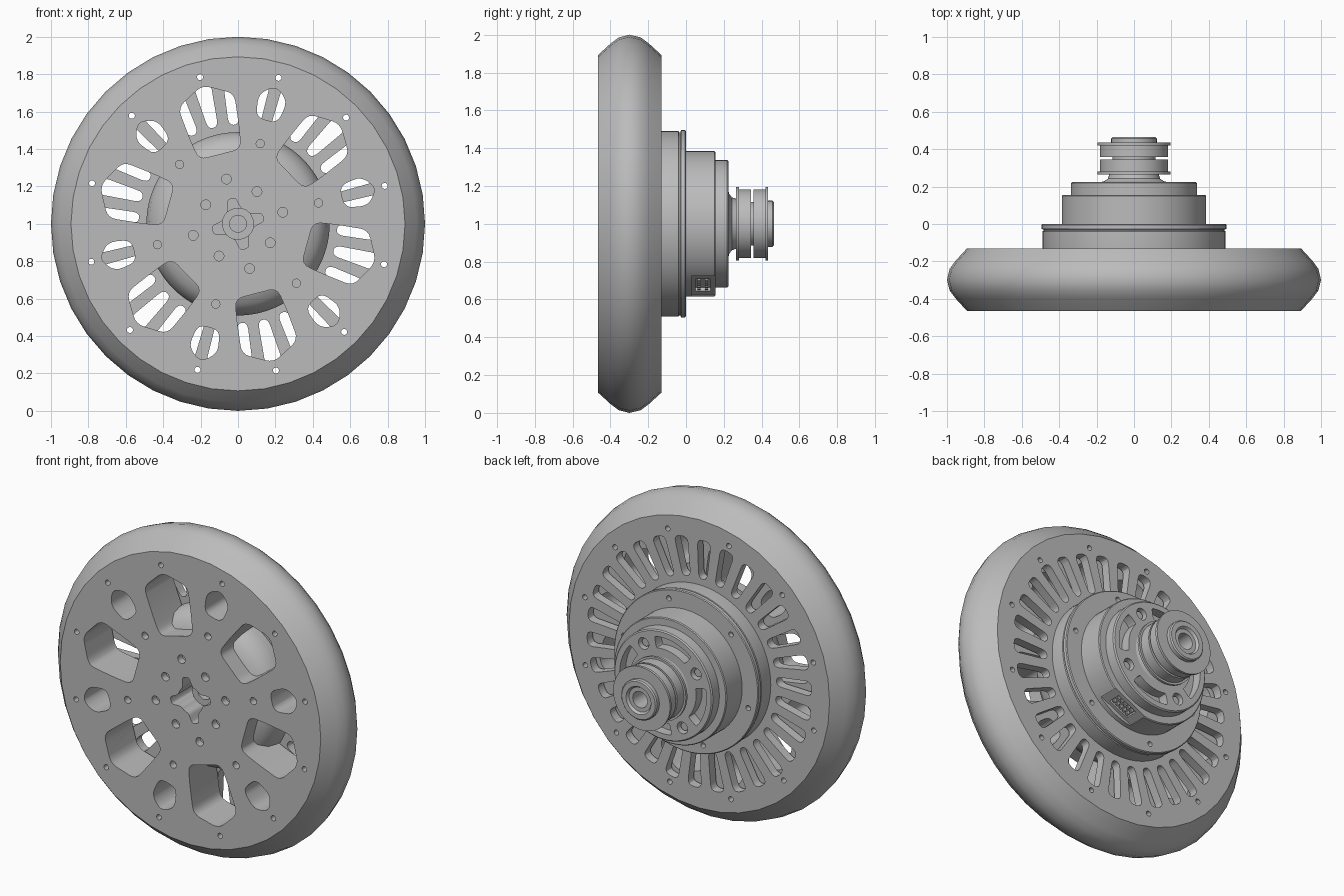
import bpy, bmesh
from math import sin, cos, radians, pi
from mathutils import Vector

if "Cube" in bpy.data.objects:
    bpy.data.objects.remove(bpy.data.objects["Cube"])

grey = bpy.data.materials.new("neutral grey")
grey.use_nodes = True
COLOUR = (0.5, 0.5, 0.5, 1)
grey.diffuse_color = COLOUR
grey.node_tree.nodes["Principled BSDF"].inputs["Base Color"].default_value = COLOUR

PHASE = 14.5  # rotation of the whole wheel about its axle, degrees


def spot(radial, tangent, y, angle):
    """Point given in wheel coordinates at an angle about the axle."""
    a = radians(angle)
    return Vector((radial * cos(a) - tangent * sin(a), y,
                   1 + radial * sin(a) + tangent * cos(a)))


def make(name, bm):
    bmesh.ops.recalc_face_normals(bm, faces=bm.faces)
    mesh = bpy.data.meshes.new(name)
    bm.to_mesh(mesh)
    bm.free()
    mesh.materials.append(grey)
    obj = bpy.data.objects.new(name, mesh)
    bpy.context.collection.objects.link(obj)
    return obj


def smooth(obj):
    bpy.ops.object.select_all(action='DESELECT')
    obj.select_set(True)
    bpy.context.view_layer.objects.active = obj
    bpy.ops.object.shade_smooth_by_angle(angle=radians(30))


def turn(name, profile, sides=96, closed=False):
    """Lathe a (radius, y) profile about the axle."""
    bm = bmesh.new()
    rings = []
    for r, y in profile:
        count = sides if r > 0 else 1
        rings.append([bm.verts.new(spot(r, 0, y, 360 * i / sides)) for i in range(count)])
    pairs = list(zip(rings, rings[1:]))
    if closed:
        pairs.append((rings[-1], rings[0]))
    for a, b in pairs:
        for i in range(sides):
            j = (i + 1) % sides
            if len(a) == 1:
                bm.faces.new((a[0], b[i], b[j]))
            elif len(b) == 1:
                bm.faces.new((a[i], a[j], b[0]))
            else:
                bm.faces.new((a[i], a[j], b[j], b[i]))
    return make(name, bm)


def rounded(points, d, steps=4):
    """Round the corners of a 2D outline."""
    pts = [Vector(p) for p in points]
    out = []
    for i, p in enumerate(pts):
        before, after = pts[i - 1], pts[(i + 1) % len(pts)]
        a = p + (before - p).normalized() * min(d, (before - p).length * 0.45)
        b = p + (after - p).normalized() * min(d, (after - p).length * 0.45)
        for k in range(steps + 1):
            t = k / steps
            out.append(a * (1 - t) ** 2 + p * 2 * t * (1 - t) + b * t * t)
    return out


def mirrored(half):
    """Complete a (radial, tangent) half outline about the radial line."""
    return half + [(r, -t) for r, t in reversed(half) if t]


def disc(radius, centre, n=20):
    return [(centre + radius * cos(2 * pi * i / n), radius * sin(2 * pi * i / n))
            for i in range(n)]


def arc_slot(r, width, half_angle, n=12):
    spans = [half_angle * (2 * i / n - 1) for i in range(n + 1)]
    edge = [((r + width / 2) * cos(radians(s)), (r + width / 2) * sin(radians(s))) for s in spans]
    edge += [((r - width / 2) * cos(radians(s)), (r - width / 2) * sin(radians(s)))
             for s in reversed(spans)]
    return rounded(edge, width * 0.45)


def prisms(bm, outline, angles, y0, y1):
    for angle in angles:
        a = [bm.verts.new(spot(r, t, y0, angle)) for r, t in outline]
        b = [bm.verts.new(spot(r, t, y1, angle)) for r, t in outline]
        bm.faces.new(a)
        bm.faces.new(b)
        for i in range(len(a)):
            j = (i + 1) % len(a)
            bm.faces.new((a[i], a[j], b[j], b[i]))


def cut(obj, cuts):
    """Subtract (outline, angles, y0, y1) prisms from an object."""
    bm = bmesh.new()
    for c in cuts:
        prisms(bm, *c)
    cutter = make("cutter", bm)
    cutter.hide_render = True
    mod = obj.modifiers.new("cut", 'BOOLEAN')
    mod.operation, mod.solver, mod.object = 'DIFFERENCE', 'EXACT', cutter
    result = bpy.data.meshes.new_from_object(
        obj.evaluated_get(bpy.context.evaluated_depsgraph_get()))
    obj.modifiers.clear()
    obj.data = result
    bpy.data.objects.remove(cutter)


def around(n, offset=0):
    return [PHASE + offset + 360 * i / n for i in range(n)]


FRONT, BACK = -0.465, -0.13

# Tyre with a crowned tread
tyre = turn("tyre", [(0.85, FRONT), (0.893, FRONT), (0.955, -0.397), (0.986, -0.355), (1, -0.3),
                     (0.986, -0.24), (0.955, -0.198), (0.893, BACK), (0.85, BACK)], 40, True)

# Front hub plate with windows, bolt holes and star-shaped centre
front_plate = turn("front_plate", [(0, FRONT), (0.853, FRONT), (0.853, -0.2), (0, -0.2)])
large = rounded(mirrored([(0.765, 0), (0.68, 0.155), (0.5, 0.135), (0.385, 0.115)]), 0.045)
small = rounded(mirrored([(0.765, 0), (0.7, 0.08), (0.575, 0.06)]), 0.045)
star = []
for k in range(4):
    for r, a in ((0.085, -45), (0.085, -24), (0.14, -9), (0.14, 9), (0.085, 24)):
        star.append((r * cos(radians(a + 90 * k)), r * sin(radians(a + 90 * k))))
through = (disc(0.016, 0.81), around(12), -0.6, 0)
SCREW = -0.42
cut(front_plate, [(large, around(6, 30), -0.6, 0), (small, around(6), -0.6, 0), through,
                  (rounded(star, 0.015), [PHASE], -0.6, 0),
                  (disc(0.022, 0.445), around(6), -0.6, SCREW),
                  (disc(0.026, 0.247), around(4), -0.6, SCREW),
                  (disc(0.026, 0.2), around(4, 45), -0.6, SCREW)])

# Rear plate with radial slots
rear_plate = turn("rear_plate", [(0.44, -0.185), (0.853, -0.185), (0.853, BACK), (0.44, BACK)],
                  closed=True)
slot = rounded(mirrored([(0.77, 0.047), (0.53, 0.027)]), 0.04)
cut(rear_plate, [(slot, around(30, 6 + 12 * 2), -0.6, 0), through])

# Motor bell: domed front seen through the windows, stepped rim behind
motor_bell = turn("motor_bell", [(0, -0.24), (0.16, -0.24), (0.16, -0.37), (0.35, -0.37),
                                 (0.43, -0.335), (0.475, -0.285), (0.49, -0.22), (0.49, -0.04),
                                 (0.484, -0.036), (0.484, -0.03), (0.495, -0.026),
                                 (0.495, -0.005), (0.49, 0), (0, 0)])
cut(motor_bell, [(disc(0.016, 0.44), around(6), -0.03, 0.1)])

# Stator housing with a flat socket at its lower edge
stator = turn("stator_housing", [(0, -0.01), (0.385, -0.01), (0.385, 0.15), (0.38, 0.155), (0, 0.155)])
SOCKET = -64
flat = [(0.36, -0.12), (0.45, -0.12), (0.45, 0.12), (0.36, 0.12)]
recess = [(0.34, -0.07), (0.359, -0.07), (0.359, 0.07), (0.34, 0.07)]
cut(stator, [(flat, [SOCKET], 0.03, 0.2)])
cut(stator, [([(r + 0.01 * (r > 0.35), t) for r, t in recess], [SOCKET], 0.05, 0.13)])
bm = bmesh.new()
for row in (0.062, 0.1):
    for k in range(5):
        t = -0.052 + 0.026 * k
        pin = [(0.335, t - 0.007), (0.362, t - 0.007), (0.362, t + 0.007), (0.335, t + 0.007)]
        prisms(bm, pin, [SOCKET], row, row + 0.016)
pins = make("socket_pins", bm)

# End cap with curved slots and counterbored screws
end_cap = turn("end_cap", [(0, 0.14), (0.337, 0.14), (0.337, 0.218), (0.33, 0.225), (0, 0.225)])
cut(end_cap, [(arc_slot(0.262, 0.07, 26), around(4), 0.165, 0.3),
              (disc(0.036, 0.262), around(4, 45), 0.18, 0.3)])
bm = bmesh.new()
prisms(bm, disc(0.024, 0.262), around(4, 45), 0.17, 0.205)
screws = make("end_cap_screws", bm)

# Twin-groove pulley on a flared neck, with a bored nose
pulley = turn("pulley", [(0, 0.2), (0.19, 0.222), (0.16, 0.228), (0.14, 0.242), (0.132, 0.265),
                         (0.195, 0.265), (0.195, 0.28), (0.182, 0.28), (0.182, 0.345),
                         (0.115, 0.345), (0.115, 0.358), (0.182, 0.358), (0.182, 0.42),
                         (0.195, 0.42), (0.195, 0.435), (0.122, 0.435), (0.122, 0.458),
                         (0.115, 0.465), (0.085, 0.465), (0.075, 0.45), (0.05, 0.45),
                         (0.05, 0.33), (0, 0.33)], 64)

# Axle tube seen inside the star opening
axle = turn("axle_tube", [(0.045, -0.22), (0.045, -0.33), (0.085, -0.33), (0.085, -0.22)], 48, True)

for part in (tyre, front_plate, rear_plate, motor_bell, stator, pins, end_cap, screws, pulley, axle):
    smooth(part)
